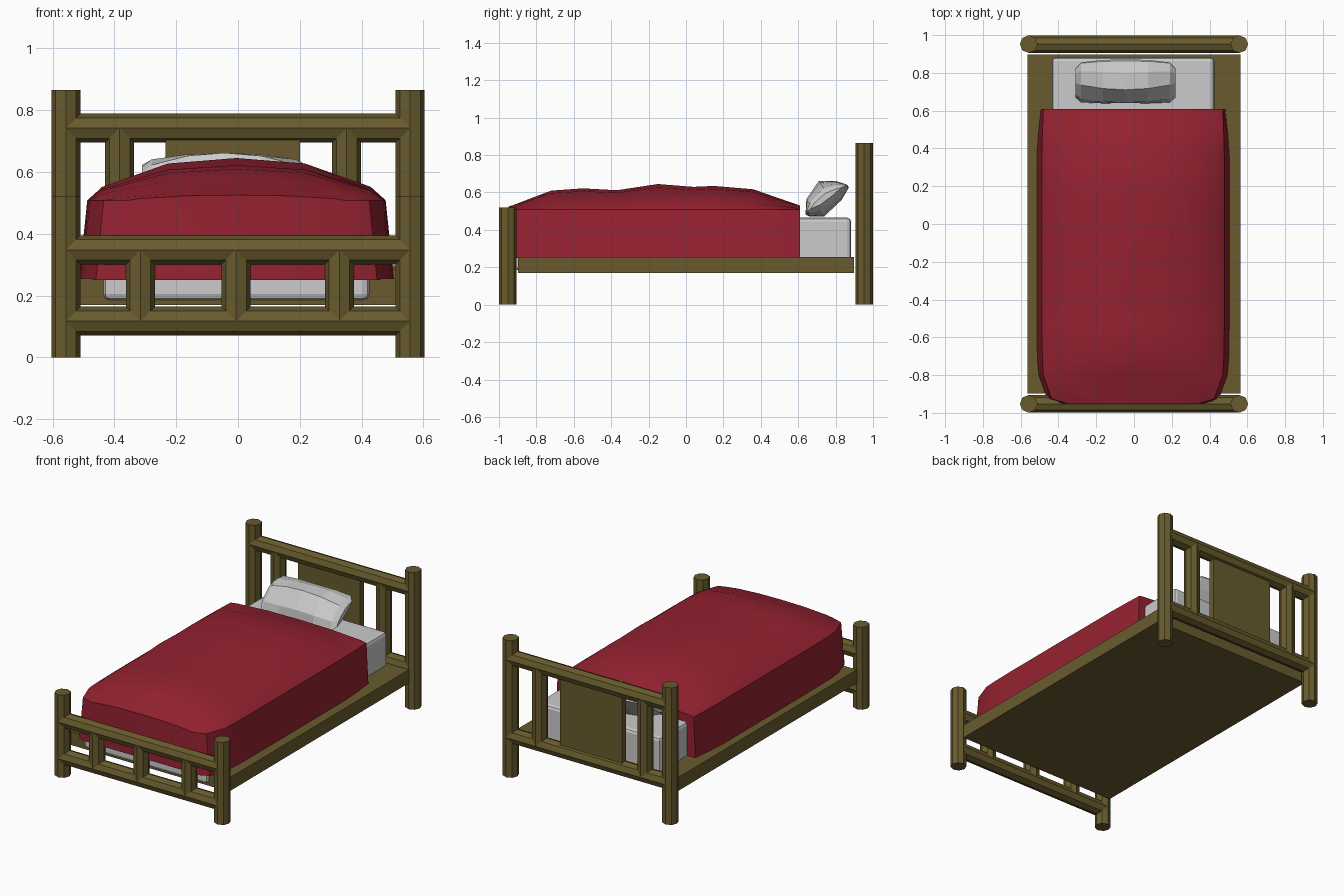
import bpy, bmesh, math
from mathutils import Vector

if "Cube" in bpy.data.objects:
    bpy.data.objects.remove(bpy.data.objects["Cube"])


def material(name, rgb):
    m = bpy.data.materials.new(name)
    m.diffuse_color = (*rgb, 1)
    m.use_nodes = True
    m.node_tree.nodes["Principled BSDF"].inputs["Base Color"].default_value = m.diffuse_color
    return m


WOOD = material("wood", (0.14, 0.105, 0.027))
RED = material("red_cloth", (0.30, 0.016, 0.03))
R = 0.047          # log radius
PX, PY = 0.557, 0.952   # post centres


def finish(bm, name, mat=None):
    bmesh.ops.recalc_face_normals(bm, faces=bm.faces)
    me = bpy.data.meshes.new(name)
    bm.to_mesh(me)
    bm.free()
    ob = bpy.data.objects.new(name, me)
    bpy.context.collection.objects.link(ob)
    if mat:
        me.materials.append(mat)
    return ob


def log(name, a, b):
    """Eight-sided log between two points, one corner facing each axis."""
    a, b = Vector(a), Vector(b)
    d = (b - a).normalized()
    u = Vector((0, 1, 0))
    v = d.cross(u)
    bm = bmesh.new()
    rings = []
    for p in (a, b):
        rings.append([bm.verts.new(p + R * (math.cos(t) * u + math.sin(t) * v))
                      for t in (k * math.pi / 4 for k in range(8))])
    for k in range(8):
        n = (k + 1) % 8
        bm.faces.new((rings[0][k], rings[0][n], rings[1][n], rings[1][k]))
    bm.faces.new(rings[0])
    bm.faces.new(rings[1])
    return finish(bm, name, WOOD)


def box(name, lo, hi, mat=None, bevel=0):
    bm = bmesh.new()
    bmesh.ops.create_cube(bm, size=1)
    for v in bm.verts:
        v.co = [lo[i] + (v.co[i] + 0.5) * (hi[i] - lo[i]) for i in range(3)]
    if bevel:
        bmesh.ops.bevel(bm, geom=bm.edges[:], offset=bevel, segments=2,
                        profile=0.5, affect='EDGES')
    return finish(bm, name, mat)


def loft(name, sections, mat=None):
    """Closed skin through rings of equal point count."""
    bm = bmesh.new()
    rings = [[bm.verts.new(p) for p in s] for s in sections]
    for a, b in zip(rings, rings[1:]):
        for k in range(len(a)):
            n = (k + 1) % len(a)
            bm.faces.new((a[k], a[n], b[n], b[k]))
    bm.faces.new(rings[0])
    bm.faces.new(rings[-1])
    return finish(bm, name, mat)


# Head and foot ends: posts, rails, uprights
ends = [("head", PY, 0.865, (0.25, 0.742), (-0.383, 0.352)),
        ("foot", -PY, 0.52, (0.117, 0.348), (-0.316, -0.006, 0.328))]
for name, y, top, rails, uprights in ends:
    for s, side in ((-1, "left"), (1, "right")):
        log(f"{name}_post_{side}", (s * PX, y, 0), (s * PX, y, top))
    for z, level in zip(rails, ("lower", "upper")):
        log(f"{name}_{level}_rail", (-PX, y, z), (PX, y, z))
    for i, x in enumerate(uprights):
        log(f"{name}_upright_{i + 1}", (x, y, rails[0]), (x, y, rails[1]))

# Headboard centre panel, base and mattress
box("head_panel", (-0.235, 0.932, 0.25), (0.20, 0.972, 0.74), WOOD)
box("bed_base", (-0.565, -0.897, 0.17), (0.565, 0.897, 0.255), WOOD)
box("mattress", (-0.435, -0.92, 0.185), (0.425, 0.882, 0.465), None, 0.02)

# Blanket: y, half width at hem, half width at shoulder, crown height
stations = [(-0.95, 0.41, 0.35, 0.525), (-0.925, 0.455, 0.43, 0.532),
            (-0.80, 0.50, 0.475, 0.580), (-0.72, 0.507, 0.48, 0.610),
            (-0.55, 0.51, 0.483, 0.622), (-0.37, 0.51, 0.483, 0.612),
            (-0.15, 0.51, 0.483, 0.645), (0.04, 0.51, 0.483, 0.630),
            (0.15, 0.51, 0.483, 0.635), (0.36, 0.51, 0.483, 0.617),
            (0.48, 0.502, 0.48, 0.575), (0.61, 0.488, 0.475, 0.53)]
rings = []
for y, hem, sh, crown in stations:
    zs = 0.508
    half = [(hem, 0.25), (sh, zs)]
    half += [(sh * f, zs + (crown - zs) * h) for f, h in ((0.9, 0.32), (0.46, 0.87))]
    pts = half + [(0, crown)] + [(-x, z) for x, z in reversed(half)]
    rings.append([(x - 0.005, y, z) for x, z in pts])
blanket = loft("blanket", rings, RED)

# Pillow: leaning cross-section (along, across) swelling toward the middle
profile = [(0, 0), (0.05, 0.066), (0.16, 0.108), (0.235, 0.055), (0.273, 0.005),
           (0.272, -0.012), (0.202, -0.045), (0.075, -0.064), (0.012, -0.022)]
rings = []
for dx, fat, length in ((-0.265, 0.2, 0.68), (-0.235, 0.5, 0.93), (-0.12, 0.87, 1),
                        (0, 1, 1), (0.12, 0.87, 1), (0.235, 0.5, 0.93),
                        (0.265, 0.2, 0.68)):
    ring = []
    for a, n in profile:
        a = 0.136 + (a - 0.136) * length
        n = 0.015 + (n - 0.015) * fat
        ring.append((-0.045 + dx, 0.64 + 0.824 * a - 0.568 * n,
                     0.482 + 0.568 * a + 0.824 * n))
    rings.append(ring)
loft("pillow", rings)

# Soft cloth shading with crisp shoulders
bpy.context.view_layer.objects.active = blanket
blanket.select_set(True)
bpy.ops.object.shade_smooth_by_angle(angle=math.radians(30))
